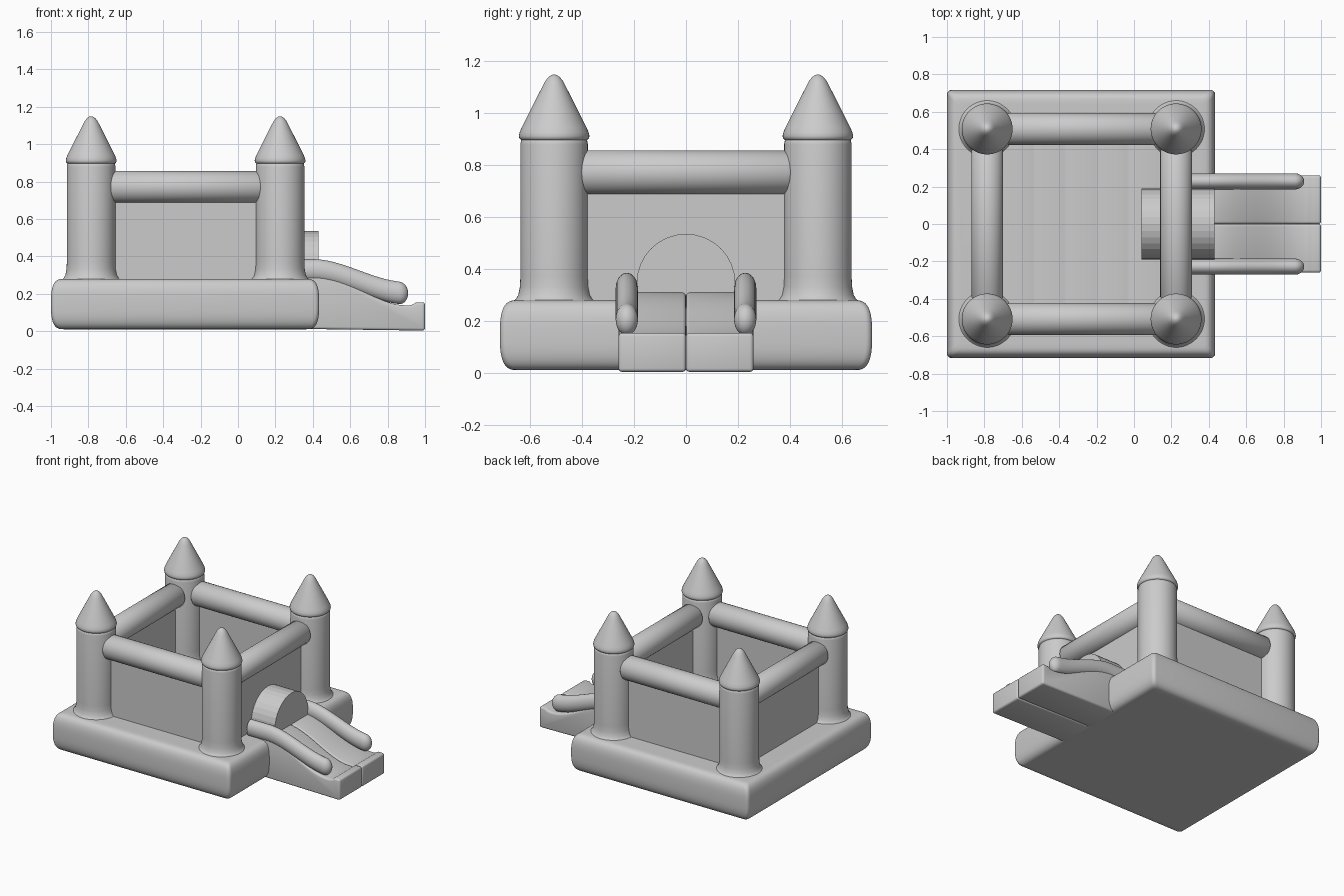
import bpy, bmesh
from math import sin, cos, pi, sqrt, radians

if "Cube" in bpy.data.objects:
    bpy.data.objects.remove(bpy.data.objects["Cube"])

CX = -0.283                       # centre of the castle body
TX, TY = (-0.785, 0.225), (-0.508, 0.508)


def loft(name, rings, smooth=40):
    """Skin a list of closed rings and cap both ends."""
    bm = bmesh.new()
    vs = [[bm.verts.new(p) for p in r] for r in rings]
    n = len(rings[0])
    for a, b in zip(vs, vs[1:]):
        for i in range(n):
            j = (i + 1) % n
            bm.faces.new((a[i], a[j], b[j], b[i]))
    bm.faces.new(vs[0])
    bm.faces.new(vs[-1])
    bmesh.ops.recalc_face_normals(bm, faces=bm.faces)
    me = bpy.data.meshes.new(name)
    bm.to_mesh(me)
    bm.free()
    ob = bpy.data.objects.new(name, me)
    bpy.context.collection.objects.link(ob)
    if smooth:
        bpy.ops.object.select_all(action='DESELECT')
        ob.select_set(True)
        bpy.context.view_layer.objects.active = ob
        bpy.ops.object.shade_smooth_by_angle(angle=radians(smooth))
    return ob


def lathe(name, profile, centre, axis='z', n=48, smooth=40):
    """Revolve (radius, position) pairs about an axis through centre."""
    cx, cy, cz = centre
    rings = []
    for r, h in profile:
        ring = []
        for i in range(n):
            u, v = r * cos(2 * pi * i / n), r * sin(2 * pi * i / n)
            ring.append({'x': (cx + h, cy + u, cz + v),
                         'y': (cx + u, cy + h, cz + v),
                         'z': (cx + u, cy + v, cz + h)}[axis])
        rings.append(ring)
    return loft(name, rings, smooth)


def box(name, x0, x1, y0, y1, z0, z1):
    return loft(name, [[(x0, y0, z), (x1, y0, z), (x1, y1, z), (x0, y1, z)]
                       for z in (z0, z1)], 0)


def ease(t):
    t = min(max(t, 0), 1)
    return t * t * (3 - 2 * t)


# Inflated base: rounded-rectangle rings following a bulging side profile
def rect_ring(hx, hy, z, r=0.025):
    ring = []
    for k, (sx, sy) in enumerate(((1, 1), (-1, 1), (-1, -1), (1, -1))):
        for i in range(6):
            a = pi / 2 * (k + i / 5)
            ring.append((CX + sx * (hx - r) + r * cos(a), sy * (hy - r) + r * sin(a), z))
    return ring


rings = []
for i in range(25):
    a = -pi / 2 + pi * i / 24
    c, s = cos(a), sin(a)
    inset = 0.075 * (1 - max(c, 0) ** 0.6)
    z = 0.145 + 0.135 * (abs(s) ** 0.7) * (1 if s > 0 else -1)
    rings.append(rect_ring(0.717 - inset, 0.717 - inset, z))
loft("base", rings, 60)

# Ribbed bouncing floor
top = []
for i in range(101):
    x = TX[0] + (TX[1] - TX[0]) * i / 100
    top.append((x, 0.281 + 0.007 * sqrt(abs(sin(pi * (x + 0.03) / 0.168)))))
section = top + [(TX[1], 0.2), (TX[0], 0.2)]
loft("bounce_floor", [[(x, y, z) for x, z in section] for y in (-0.5, 0.5)], 60)

# Corner towers with pointed roofs
tower = [(0.162, 0.27), (0.148, 0.283), (0.138, 0.3), (0.132, 0.33), (0.13, 0.37),
         (0.13, 0.88), (0.126, 0.9), (0.1, 0.91)]
roof = [(0.1, 0.893), (0.127, 0.896), (0.134, 0.903), (0.136, 0.912), (0.133, 0.926),
        (0.125, 0.945), (0.045, 1.103), (0.034, 1.124), (0.022, 1.139),
        (0.01, 1.147), (0.001, 1.149)]
for x in TX:
    for y in TY:
        lathe("corner_tower", tower, (x, y, 0), smooth=60)
        lathe("tower_roof", roof, (x, y, 0), smooth=60)


# Top tubes and thin walls between the towers
def tube_profile(half):
    return [(0.06, -half), (0.085, -half + 0.03), (0.085, half - 0.03), (0.06, half)]


T = 0.015
for y in TY:
    lathe("top_tube", tube_profile(0.42), (-0.28, y, 0.772), 'x')
    box("wall", TX[0], TX[1], y - T, y + T, 0.24, 0.77)
for x in TX:
    lathe("top_tube", tube_profile(0.42), (x, 0, 0.772), 'y')
    box("wall", x - T, x + T, TY[0], TY[1], 0.24, 0.77)

# Faceted round doorway plug
lathe("doorway", [(0.19, -0.195), (0.19, 0.195)], (0.235, 0, 0.345), 'x', n=32, smooth=0)

# Two slide lanes with a raised toe
lane = []
for i in range(41):
    x = 0.35 + 0.65 * i / 40
    lane.append((x, 0.31 - 0.172 * ease((x - 0.4) / 0.5) + 0.016 * ease((x - 0.925) / 0.03)))
lane += [(1.0, 0.003), (0.35, 0.012)]
for s in (-1, 1):
    ob = loft("slide_lane", [[(x, s * y, z) for x, z in lane] for y in (0.0, 0.26)], 0)
    bev = ob.modifiers.new("soft_edges", 'BEVEL')
    bev.width, bev.segments = 0.014, 3
    bev.limit_method, bev.angle_limit = 'ANGLE', radians(50)
    bpy.ops.object.select_all(action='DESELECT')
    ob.select_set(True)
    bpy.context.view_layer.objects.active = ob
    bpy.ops.object.modifier_apply(modifier=bev.name)
    bpy.ops.object.shade_smooth_by_angle(angle=radians(40))

# Slide side rails: elliptical tubes following the slope
X0, X1, E = 0.26, 0.91, 0.05
xs = [X0 + (X1 - E - X0) * i / 30 for i in range(31)]
xs += [X1 - E + E * sin(pi / 2 * i / 8) for i in range(1, 9)]
for s in (-1, 1):
    rings = []
    for x in xs:
        k = max(sqrt(max(1 - (max(x - X1 + E, 0) / E) ** 2, 0)), 0.02)
        z = 0.325 - 0.122 * ease((x - 0.4) / 0.5)
        rings.append([(x, s * 0.228 + 0.043 * k * cos(2 * pi * i / 24),
                       z + 0.06 * k * sin(2 * pi * i / 24)) for i in range(24)])
    loft("slide_rail", rings, 60)
